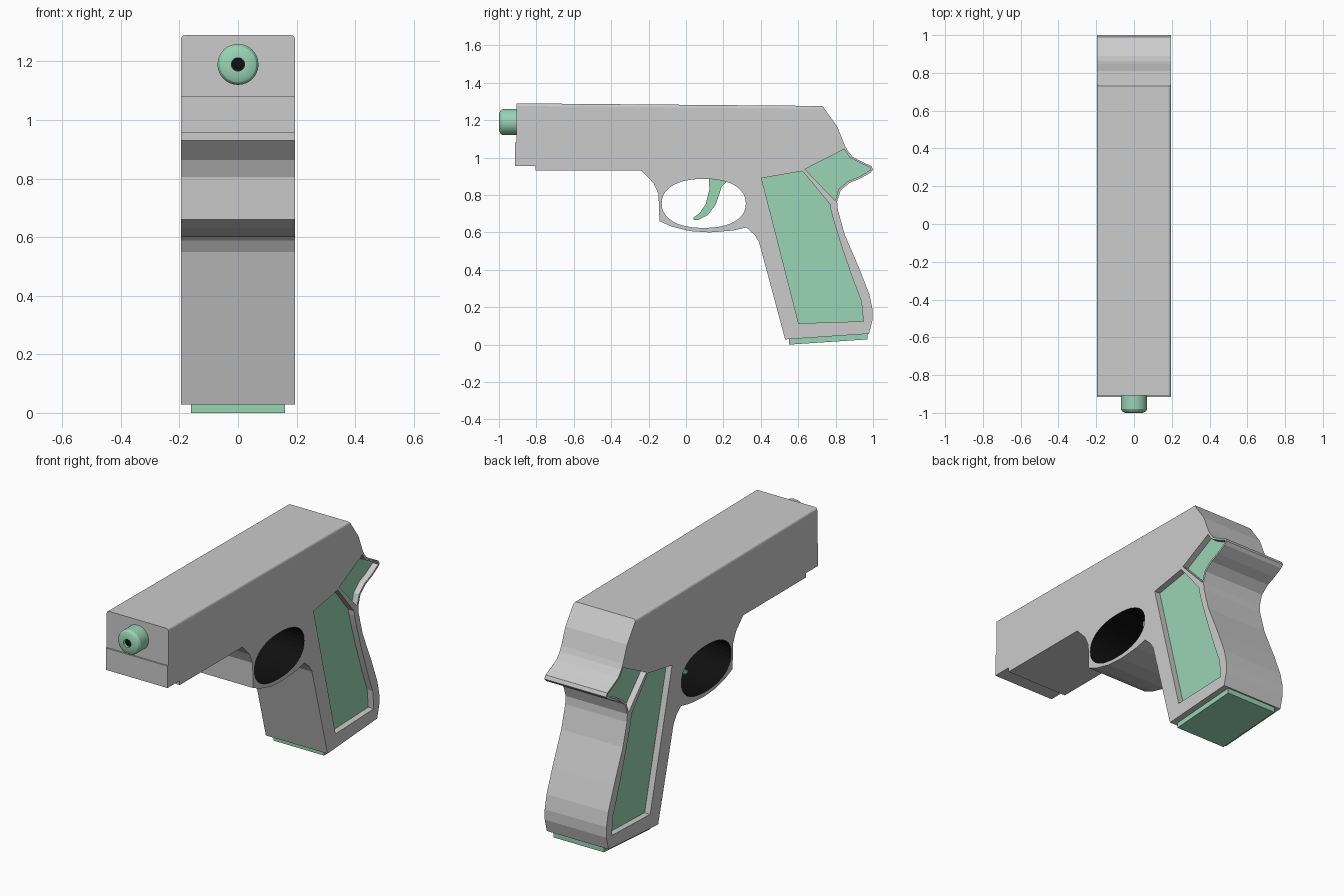
import bpy, bmesh, math

if "Cube" in bpy.data.objects:
    bpy.data.objects.remove(bpy.data.objects["Cube"])

W = 0.195      # half width of the body
FLOOR = 0.16   # x of the recessed side panels


def material(name, col):
    m = bpy.data.materials.new(name)
    m.diffuse_color = col
    m.use_nodes = True
    m.node_tree.nodes["Principled BSDF"].inputs["Base Color"].default_value = m.diffuse_color
    return m


GREEN = material("green", (0.32, 0.66, 0.46, 1))
BLACK = material("black", (0.005, 0.005, 0.005, 1))


def add_object(name, bm, mat=None):
    bmesh.ops.recalc_face_normals(bm, faces=bm.faces)
    me = bpy.data.meshes.new(name)
    bm.to_mesh(me)
    bm.free()
    ob = bpy.data.objects.new(name, me)
    bpy.context.collection.objects.link(ob)
    if mat:
        me.materials.append(mat)
    return ob


def prism_bm(profile, x0, x1):
    """Extrude a (y, z) outline along x."""
    bm = bmesh.new()
    face = bm.faces.new([bm.verts.new((x0, y, z)) for y, z in profile])
    ext = bmesh.ops.extrude_face_region(bm, geom=[face], use_keep_orig=True)
    for v in ext["geom"]:
        if isinstance(v, bmesh.types.BMVert):
            v.co.x = x1
    return bm


def prism(name, profile, x0, x1, mat=None):
    return add_object(name, prism_bm(profile, x0, x1), mat)


def cut(target, cutter):
    mod = target.modifiers.new("cut", 'BOOLEAN')
    mod.operation, mod.solver, mod.object = 'DIFFERENCE', 'EXACT', cutter
    bpy.context.view_layer.objects.active = target
    bpy.ops.object.modifier_apply(modifier=mod.name)
    bpy.data.objects.remove(cutter)


# Body outline: slide, tang, grip, guard
outline = [(-0.907, 1.29), (0.73, 1.276), (0.81, 1.163), (0.848, 1.067), (0.862, 1.04),
           (0.89, 1.005), (0.94, 0.978), (0.99, 0.955), (1.0, 0.935), (0.985, 0.918),
           (0.93, 0.888), (0.875, 0.865), (0.827, 0.825), (0.808, 0.765), (0.812, 0.72),
           (0.848, 0.59), (0.928, 0.404), (0.98, 0.27), (0.997, 0.19), (0.997, 0.13),
           (0.978, 0.058), (0.53, 0.028), (0.39, 0.55), (0.366, 0.588), (0.323, 0.626),
           (0.25, 0.61), (0.126, 0.60), (0.02, 0.607), (-0.078, 0.632), (-0.142, 0.66),
           (-0.147, 0.805), (-0.174, 0.864), (-0.238, 0.93), (-0.805, 0.93),
           (-0.805, 0.955), (-0.915, 0.955), (-0.915, 1.08), (-0.907, 1.08)]
bm = prism_bm(outline, -W, W)
top = [e for e in bm.edges if all(v.co.z > 1.27 for v in e.verts)
       and abs(e.verts[0].co.x - e.verts[1].co.x) < 1e-4]
bmesh.ops.bevel(bm, geom=top, offset=0.014, segments=3, profile=0.5, affect='EDGES')
body = add_object("body", bm)

# Trigger guard opening with dark inner wall
HY, HZ, HA, HB = 0.095, 0.755, 0.225, 0.131


def rounded(t):
    c, s = math.cos(t), math.sin(t)
    p = 2 / 2.25
    return (HY + HA * math.copysign(abs(c) ** p, c), HZ + HB * math.copysign(abs(s) ** p, s))


opening = [rounded(2 * math.pi * i / 40) for i in range(40)]
cut(body, prism("opening_cutter", opening, -0.4, 0.4))
body.data.materials.append(None)
body.data.materials.append(BLACK)
for f in body.data.polygons:
    c = f.center
    inside = ((c.y - HY) / HA) ** 2 + ((c.z - HZ) / HB) ** 2 < 1.3
    f.material_index = 1 if inside and abs(f.normal.x) < 0.1 and c.z > 0.62 and abs(c.x) < 0.1 and (
        f.normal.y * (c.y - HY) / HA + f.normal.z * (c.z - HZ) / HB) < 0 else 0

# Recessed side panels
panels = {
    "grip_panel": [(0.404, 0.89), (0.623, 0.928), (0.77, 0.75), (0.773, 0.725), (0.79, 0.66),
                   (0.837, 0.51), (0.896, 0.34), (0.938, 0.23), (0.948, 0.125), (0.602, 0.114)],
    "tang_panel": [(0.636, 0.938), (0.846, 1.045), (0.873, 1.003), (0.93, 0.972), (0.983, 0.948),
                   (0.988, 0.935), (0.928, 0.899), (0.865, 0.874), (0.815, 0.83), (0.797, 0.77)],
}
for name, prof in panels.items():
    for side, s in (("right", 1), ("left", -1)):
        cut(body, prism("pocket_cutter", prof, s * (FLOOR - 0.004), s * 0.4))
        prism(f"{name}_{side}", prof, s * (FLOOR - 0.004), s * FLOOR, GREEN)

# Trigger
prism("trigger", [(0.122, 0.90), (0.125, 0.83), (0.105, 0.75), (0.07, 0.70), (0.04, 0.68),
                  (0.04, 0.668), (0.06, 0.665), (0.115, 0.692), (0.157, 0.745), (0.18, 0.81),
                  (0.19, 0.845), (0.217, 0.87), (0.217, 0.90)], -0.04, 0.04, GREEN)

# Base plate under the grip
prism("base_plate", [(0.55, 0.0), (0.97, 0.028), (0.97, 0.07), (0.55, 0.045)], -0.16, 0.16, GREEN)


# Barrel end and dark bore, turned about the y axis
def lathe(name, profile, mat, z=1.19, n=32):
    bm = bmesh.new()
    rings = [[bm.verts.new((r * math.cos(2 * math.pi * i / n), y, z + r * math.sin(2 * math.pi * i / n)))
              for i in range(n)] for r, y in profile]
    for a, b in zip(rings, rings[1:]):
        for i in range(n):
            j = (i + 1) % n
            bm.faces.new((a[i], a[j], b[j], b[i]))
    bm.faces.new(rings[-1])
    ob = add_object(name, bm, mat)
    bpy.ops.object.select_all(action='DESELECT')
    ob.select_set(True)
    bpy.context.view_layer.objects.active = ob
    bpy.ops.object.shade_smooth_by_angle(angle=math.radians(30))


lathe("barrel", [(0.023, -0.93), (0.023, -1.0), (0.045, -1.0), (0.062, -0.992), (0.07, -0.98),
                 (0.07, -0.89)], GREEN)
lathe("bore", [(0.0225, -0.92), (0.0225, -0.985)], BLACK)
